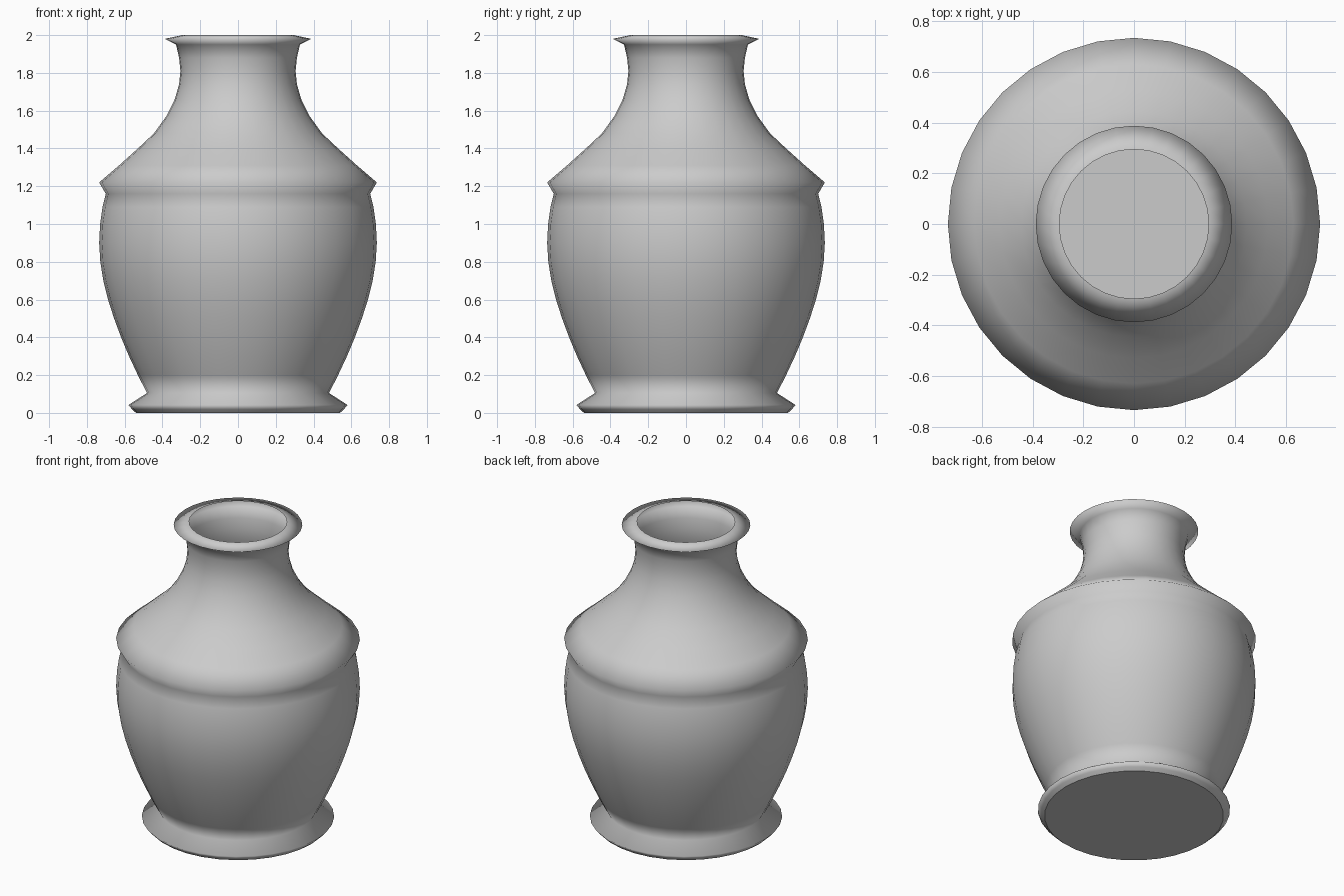
import bpy
import bmesh
from math import cos, sin, tau

if "Cube" in bpy.data.objects:
    bpy.data.objects.remove(bpy.data.objects["Cube"])

SIDES = 32

# Profile (radius, height): foot, belly, shoulder, neck, lip
foot = [(0.54, 0.0), (0.56, 0.018), (0.58, 0.042), (0.482, 0.105)]
belly = [(0.53, 0.2), (0.577, 0.3), (0.619, 0.4), (0.656, 0.5), (0.688, 0.6),
         (0.713, 0.7), (0.729, 0.8), (0.735, 0.9), (0.73, 1.0), (0.717, 1.09), (0.70, 1.16)]
shoulder = [(0.735, 1.22), (0.63, 1.31), (0.53, 1.4), (0.445, 1.48), (0.38, 1.57), (0.335, 1.66)]
neck = [(0.312, 1.74), (0.305, 1.81), (0.312, 1.88), (0.328, 1.95)]
lip = [(0.388, 1.98), (0.295, 2.0)]
profile = foot + belly + shoulder + neck + lip

# Turn the profile around z
bm = bmesh.new()
rings = [[bm.verts.new((r * cos(tau * i / SIDES), r * sin(tau * i / SIDES), z))
          for i in range(SIDES)] for r, z in profile]
for low, high in zip(rings, rings[1:]):
    for i in range(SIDES):
        j = (i + 1) % SIDES
        bm.faces.new((low[i], low[j], high[j], high[i])).smooth = True

# Flat underside with a crisp edge
base = bm.faces.new(rings[0][::-1])
for edge in base.edges:
    edge.smooth = False

mesh = bpy.data.meshes.new("vase")
bm.to_mesh(mesh)
bm.free()
vase = bpy.data.objects.new("vase", mesh)
bpy.context.collection.objects.link(vase)
